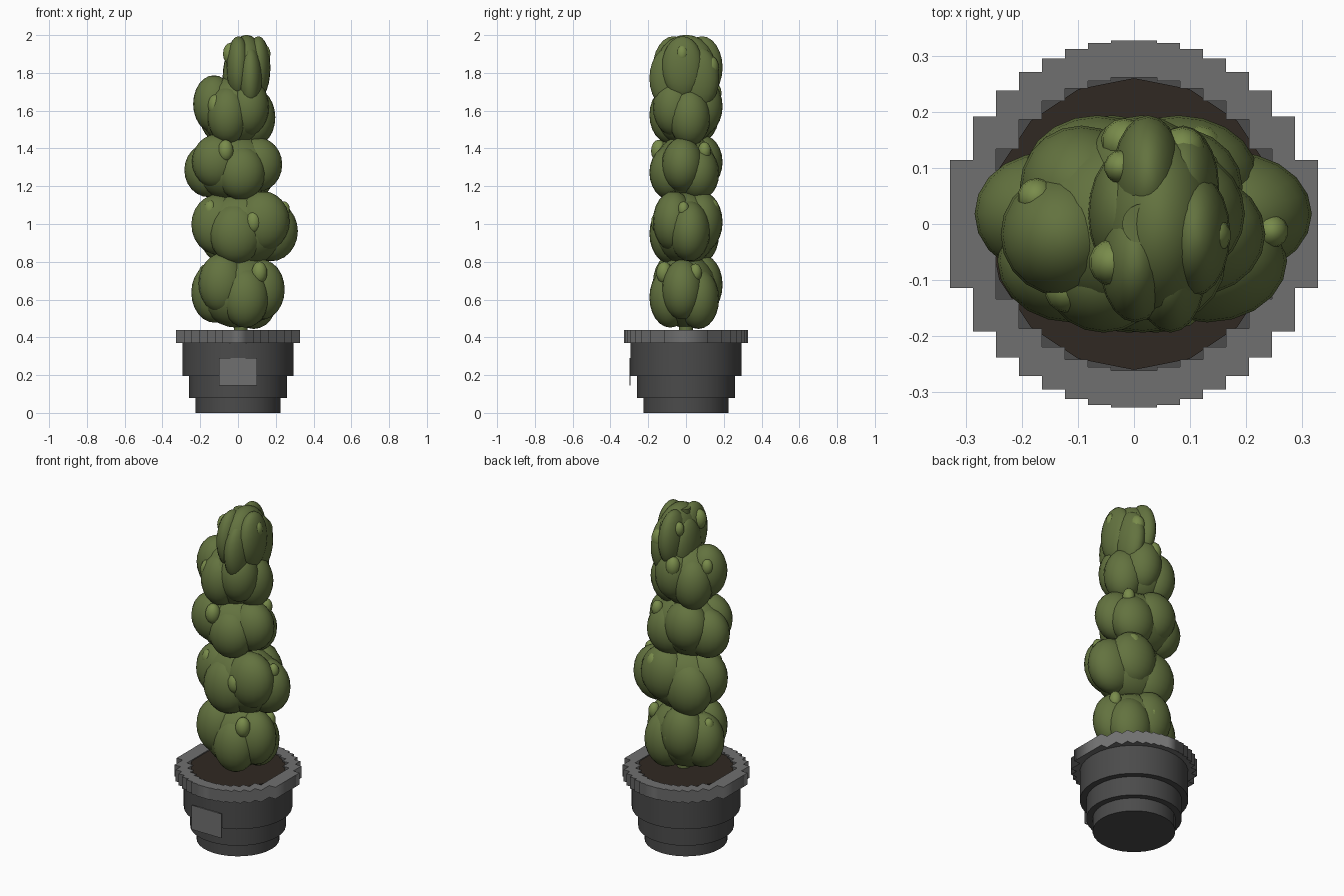
import bpy, math

if "Cube" in bpy.data.objects:
    bpy.data.objects.remove(bpy.data.objects["Cube"])


def material(name, rgb):
    m = bpy.data.materials.new(name)
    m.diffuse_color = (*rgb, 1)
    m.use_nodes = True
    m.node_tree.nodes["Principled BSDF"].inputs["Base Color"].default_value = m.diffuse_color
    return m


LEAF = material("leaf_green", (0.125, 0.17, 0.05))
LIGHT = material("light_leaf", (0.19, 0.26, 0.07))
SOIL = material("soil_brown", (0.03, 0.022, 0.016))
DARK = material("pot_dark", (0.07, 0.07, 0.07))
RIM = material("rim_grey", (0.16, 0.16, 0.16))


def finish(name, mat, smooth=True):
    o = bpy.context.object
    o.name = name
    o.data.materials.append(mat)
    if smooth:
        bpy.ops.object.shade_smooth_by_angle(angle=math.radians(40))
    return o


def cylinder(name, r, z0, z1, mat, sides=32, x=0):
    bpy.ops.mesh.primitive_cylinder_add(vertices=sides, radius=r, depth=z1 - z0,
                                        location=(x, 0, (z0 + z1) / 2))
    return finish(name, mat)


def ellipsoid(name, loc, size, mat, seg=20, rings=12):
    bpy.ops.mesh.primitive_uv_sphere_add(segments=seg, ring_count=rings,
                                         radius=1, location=loc)
    bpy.context.object.scale = size
    bpy.ops.object.transform_apply(location=False, rotation=False, scale=True)
    return finish(name, mat)


# Stepped pot body and soil
cylinder("pot_base", 0.225, 0, 0.08, DARK)
cylinder("pot_middle", 0.26, 0.08, 0.20, DARK)
cylinder("pot_upper", 0.295, 0.195, 0.37, DARK)
cylinder("soil", 0.26, 0.36, 0.434, SOIL, sides=16)

# Label plate on the front
bpy.ops.mesh.primitive_cube_add(size=1, location=(0, -0.296, 0.217))
bpy.context.object.scale = (0.2, 0.006, 0.145)
finish("label_plate", RIM, smooth=False)

# Rim ring with a staircase outline, made from two stepped loops
STEP = 0.041


def stair_loop(radius, columns):
    top = []
    for i in range(-columns, columns):
        y = math.sqrt(radius ** 2 - ((i + 0.5) * STEP) ** 2)
        top += [(i * STEP, y), ((i + 1) * STEP, y)]
    return top + [(x, -y) for x, y in reversed(top)]


curve = bpy.data.curves.new("pot_rim", "CURVE")
curve.dimensions = "2D"
curve.fill_mode = "BOTH"
curve.extrude = 0.035
for radius, columns in ((0.328, 8), (0.262, 6)):
    pts = stair_loop(radius, columns)
    spline = curve.splines.new("POLY")
    spline.points.add(len(pts) - 1)
    for p, (x, y) in zip(spline.points, pts):
        p.co = (x, y, 0, 1)
    spline.use_cyclic_u = True
rim = bpy.data.objects.new("pot_rim", curve)
rim.location.z = 0.405
curve.materials.append(RIM)
bpy.context.collection.objects.link(rim)

# Trunk running up through the foliage
cylinder("trunk", 0.036, 0.40, 1.985, LEAF, sides=20, x=0.015)

# Foliage tiers: centre x, centre z, half width, half height, rise to the right
tiers = [(0.00, 0.645, 0.25, 0.195, -0.02),
         (0.035, 0.98, 0.285, 0.195, 0.01),
         (-0.025, 1.30, 0.262, 0.175, -0.01),
         (-0.02, 1.60, 0.22, 0.185, -0.01),
         (0.045, 1.80, 0.128, 0.202, 0.0)]
DEPTH = 0.19
for t, (cx, cz, hx, hz, rise) in enumerate(tiers):
    ellipsoid(f"tier_{t + 1}_core", (cx, 0, cz), (hx * 0.83, 0.168, hz), LEAF)
    # Ring of overlapping lobes, alternately high and low
    for n in range(6):
        a = math.radians(60 * n + (12 if t % 2 else -12))
        c, s = math.cos(a), math.sin(a)
        rx, ry, rz = hx * 0.5, 0.11, hz * 0.82
        loc = (cx + (hx - rx) * c, (DEPTH - ry) * 1.1 * s,
               cz + rise * c + hz * 0.14 * (-1) ** (n + t))
        ellipsoid(f"tier_{t + 1}_lobe_{n + 1}", loc, (rx, ry, rz), LEAF)
    # Small light buds half sunk in the lobes
    for n in range(5):
        a = math.radians(72 * n + 47 * t + 20)
        c, s = math.cos(a), math.sin(a)
        r = (0.034, 0.042, 0.03)[(n + t) % 3]
        loc = (cx + hx * 0.74 * c, DEPTH * 0.77 * s, cz + hz * (0.5, 0.15)[n % 2])
        ellipsoid(f"tier_{t + 1}_bud_{n + 1}", loc, (r, r, r * 1.4), LIGHT, 14, 8)
